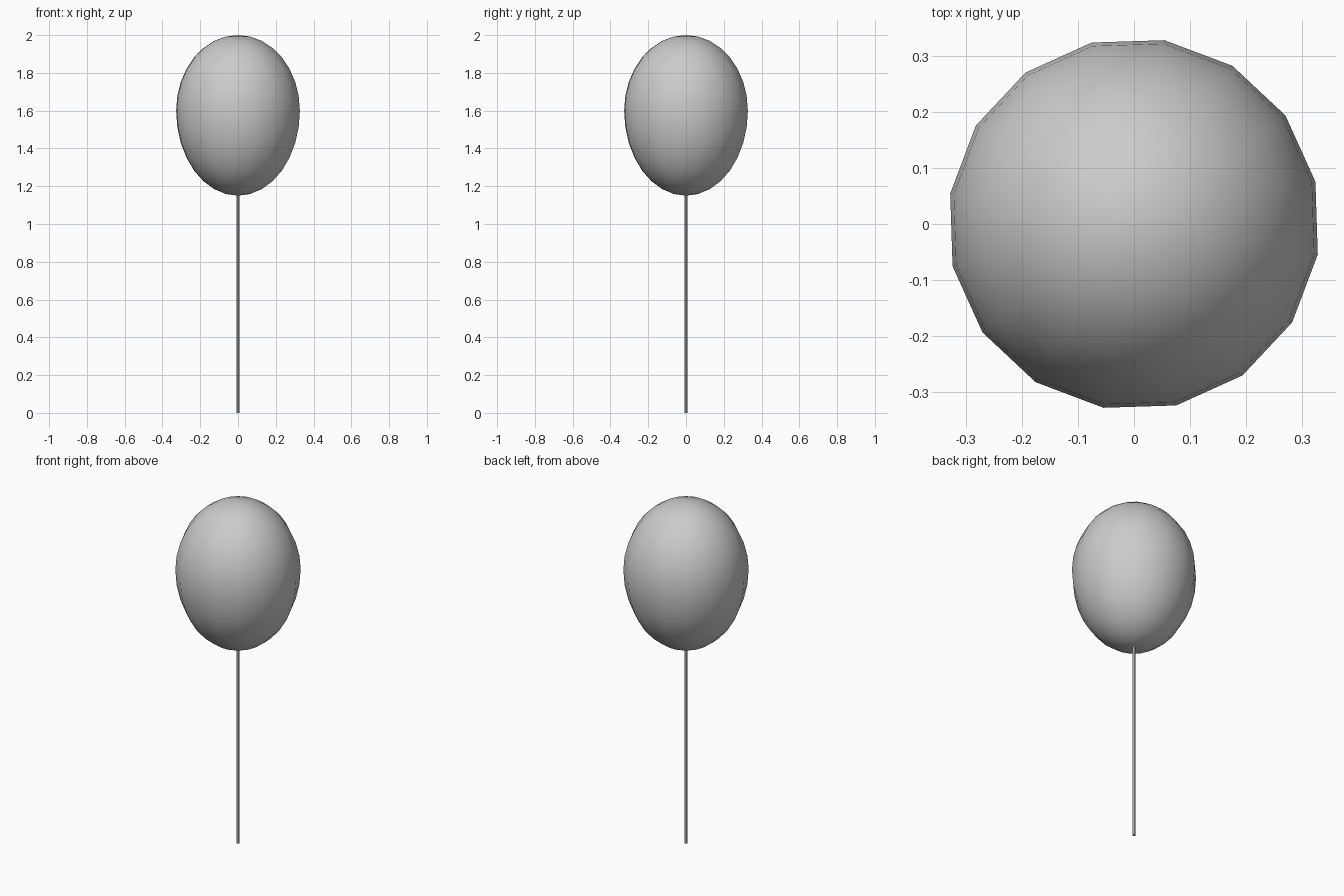
import bpy, bmesh, math

if "Cube" in bpy.data.objects:
    bpy.data.objects.remove(bpy.data.objects["Cube"])

SIDES = 16
OFFSET = math.radians(13.1)

# Balloon: egg-shaped UV sphere, wider towards the top
TOP, MID, BOTTOM, RADIUS = 2.0, 1.6, 1.15, 0.332
bm = bmesh.new()
bmesh.ops.create_uvsphere(bm, u_segments=SIDES, v_segments=16, radius=1)
for v in bm.verts:
    r = math.hypot(v.co.x, v.co.y)
    a = math.atan2(v.co.y, v.co.x) + OFFSET
    h = TOP - MID if v.co.z > 0 else MID - BOTTOM
    v.co = (RADIUS * r * math.cos(a), RADIUS * r * math.sin(a), MID + h * v.co.z)
for f in bm.faces:
    f.smooth = True
mesh = bpy.data.meshes.new("balloon")
bm.to_mesh(mesh)
bm.free()
bpy.context.collection.objects.link(bpy.data.objects.new("balloon", mesh))

# String: thin straight rod hanging from the balloon to the ground
bpy.ops.mesh.primitive_cylinder_add(vertices=8, radius=0.009, depth=1.16, location=(0, 0, 0.58))
bpy.context.object.name = "string"
bpy.ops.object.shade_smooth_by_angle()
